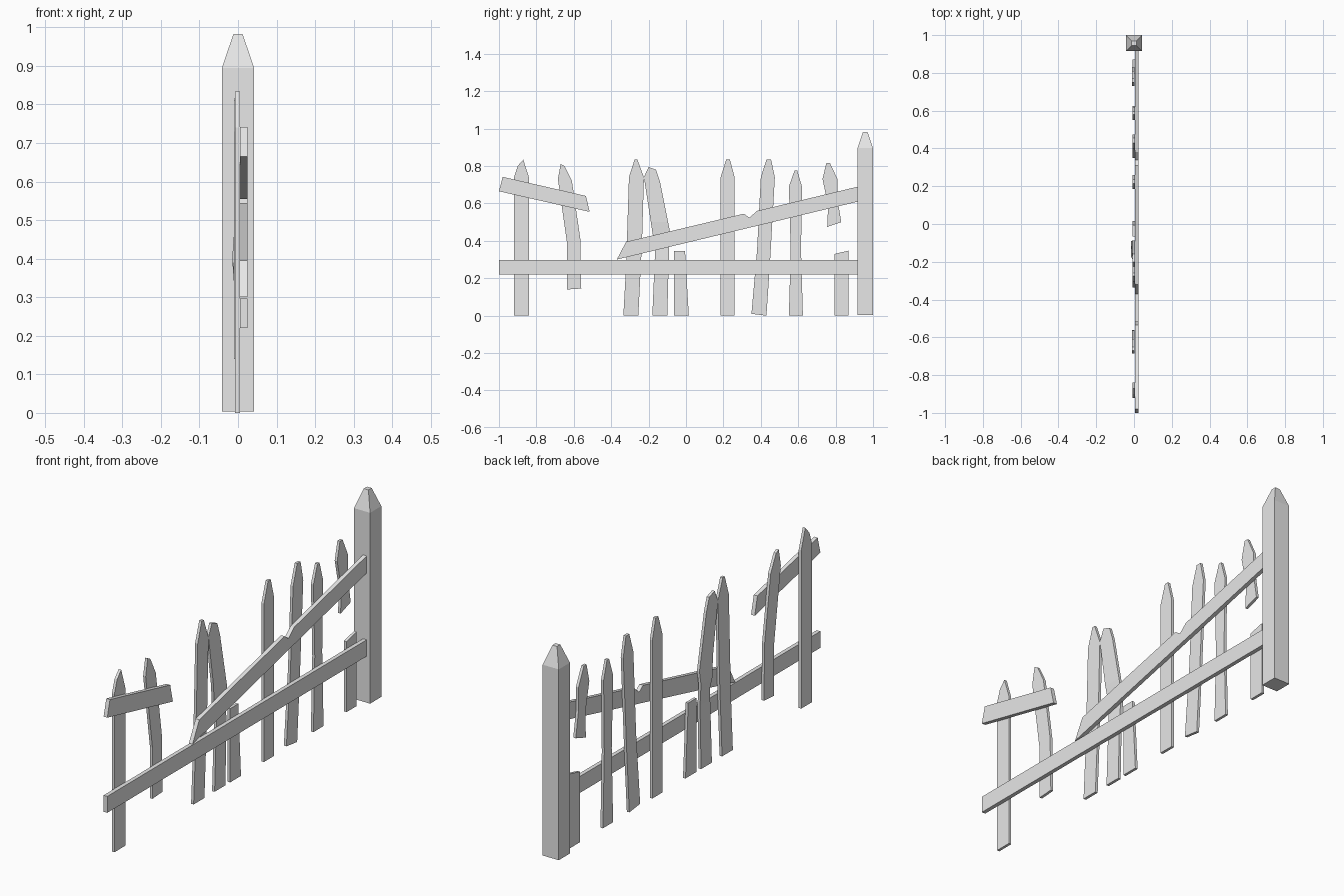
import bpy
import bmesh
from mathutils import Vector

default_cube = bpy.data.objects.get("Cube")
if default_cube:
    bpy.data.objects.remove(default_cube, do_unlink=True)

# One plain grey for the whole fence
grey = bpy.data.materials.new("weathered grey")
grey.use_nodes = True
grey.diffuse_color = (0.8, 0.8, 0.8, 1)
grey.node_tree.nodes["Principled BSDF"].inputs["Base Color"].default_value = grey.diffuse_color

PICKET = (-0.008, 0.005)   # thickness range of the upright boards
RAIL = (0.005, 0.024)      # thickness range of the cross boards


def finish(name, bm):
    """Turn a bmesh into a flat shaded object."""
    bmesh.ops.recalc_face_normals(bm, faces=bm.faces)
    mesh = bpy.data.meshes.new(name)
    bm.to_mesh(mesh)
    bm.free()
    mesh.materials.append(grey)
    obj = bpy.data.objects.new(name, mesh)
    bpy.context.collection.objects.link(obj)
    return obj


def board(name, outline, depth, bend=None, shift=0):
    """Extrude a side outline of (y, z) hundredths; optionally bow it at one height."""
    near, far = depth
    bm = bmesh.new()
    corners = [bm.verts.new((near + shift, y / 100, z / 100)) for y, z in outline]
    face = bm.faces.new(corners)
    extruded = bmesh.ops.extrude_face_region(bm, geom=[face])
    moved = [g for g in extruded["geom"] if isinstance(g, bmesh.types.BMVert)]
    bmesh.ops.translate(bm, verts=moved, vec=Vector((far - near, 0, 0)))
    if bend:
        height, amount = bend
        for cut in (height, height + 0.1, height - 0.1):
            bmesh.ops.bisect_plane(bm, geom=bm.verts[:] + bm.edges[:] + bm.faces[:],
                                   plane_co=(0, 0, cut), plane_no=(0, 0, 1))
        for v in bm.verts:
            if abs(v.co.z - height) < 0.02:
                v.co.x += amount
    return finish(name, bm)


# Corner post: square shaft with a tapered, flat topped cap
bm = bmesh.new()
centre, half, tip = 0.958, 0.0415, 0.012
rings = []
for z, r in ((0.003, half), (0.895, half), (0.983, tip)):
    rings.append([bm.verts.new((sx * r, centre + sy * r, z))
                  for sx, sy in ((-1, -1), (1, -1), (1, 1), (-1, 1))])
for low, high in zip(rings, rings[1:]):
    for i in range(len(low)):
        j = (i + 1) % len(low)
        bm.faces.new((low[i], low[j], high[j], high[i]))
bm.faces.new(rings[0])
bm.faces.new(rings[-1])
finish("corner_post", bm)

# Cross rails
board("lower_rail", [(-100, 22), (92, 22), (92, 29.7), (-100, 29.7)], RAIL)
board("broken_upper_rail",
      [(-37, 30), (92, 61), (92, 69), (38, 56), (34, 52.5), (33, 53),
       (31, 54.5), (-32, 39.5)], RAIL)
board("loose_upper_rail", [(-100, 66.5), (-51.5, 55.5), (-53.5, 64), (-98, 74.2)], RAIL)

# Straight and warped pickets, from the open end towards the post
board("end_picket",
      [(-92, 0), (-92, 74), (-90, 80), (-87, 83.4), (-84, 74), (-84, 0)], PICKET)
board("hanging_picket",
      [(-63.5, 14), (-63.5, 38), (-68.5, 73), (-67, 81), (-65, 80),
       (-61, 72), (-56.5, 41), (-56, 14.5)], PICKET, shift=-0.003)
board("curved_picket",
      [(-33.5, 0), (-32, 27), (-30.5, 74), (-27.5, 83.4), (-26, 83.4),
       (-22.5, 74), (-23.5, 40), (-25.5, 0)], PICKET)
board("leaning_picket",
      [(-18, 0), (-16.5, 35), (-22.5, 74), (-20, 79.5), (-16, 78),
       (-14, 72), (-8.8, 46), (-10, 0)], PICKET, bend=(0.4, -0.007))
board("snapped_picket", [(-6.5, 0), (-6.5, 34.5), (-0.5, 34.5), (1.5, 0)], PICKET)
board("straight_picket",
      [(18.5, 0), (18.5, 74), (21.5, 83.4), (23.5, 83.4), (26, 74), (26, 0)], PICKET)
board("tilted_picket",
      [(35, 1), (38, 35), (40, 74), (43, 83.4), (45.5, 83.4),
       (47.5, 74), (45, 30), (43, 0)], PICKET)
board("short_picket",
      [(55, 0), (56, 35), (55, 69), (58, 77.5), (59.5, 77.5),
       (62, 69), (61.5, 35), (62.5, 0)], PICKET)
board("floating_picket",
      [(75.5, 47.5), (76, 59), (73, 73), (75, 81.5), (77, 81.5),
       (81, 73), (81, 62), (83, 50)], PICKET, shift=-0.003)
board("picket_stump", [(79.5, 0), (79.5, 33), (87, 34.8), (87, 0)], PICKET)
